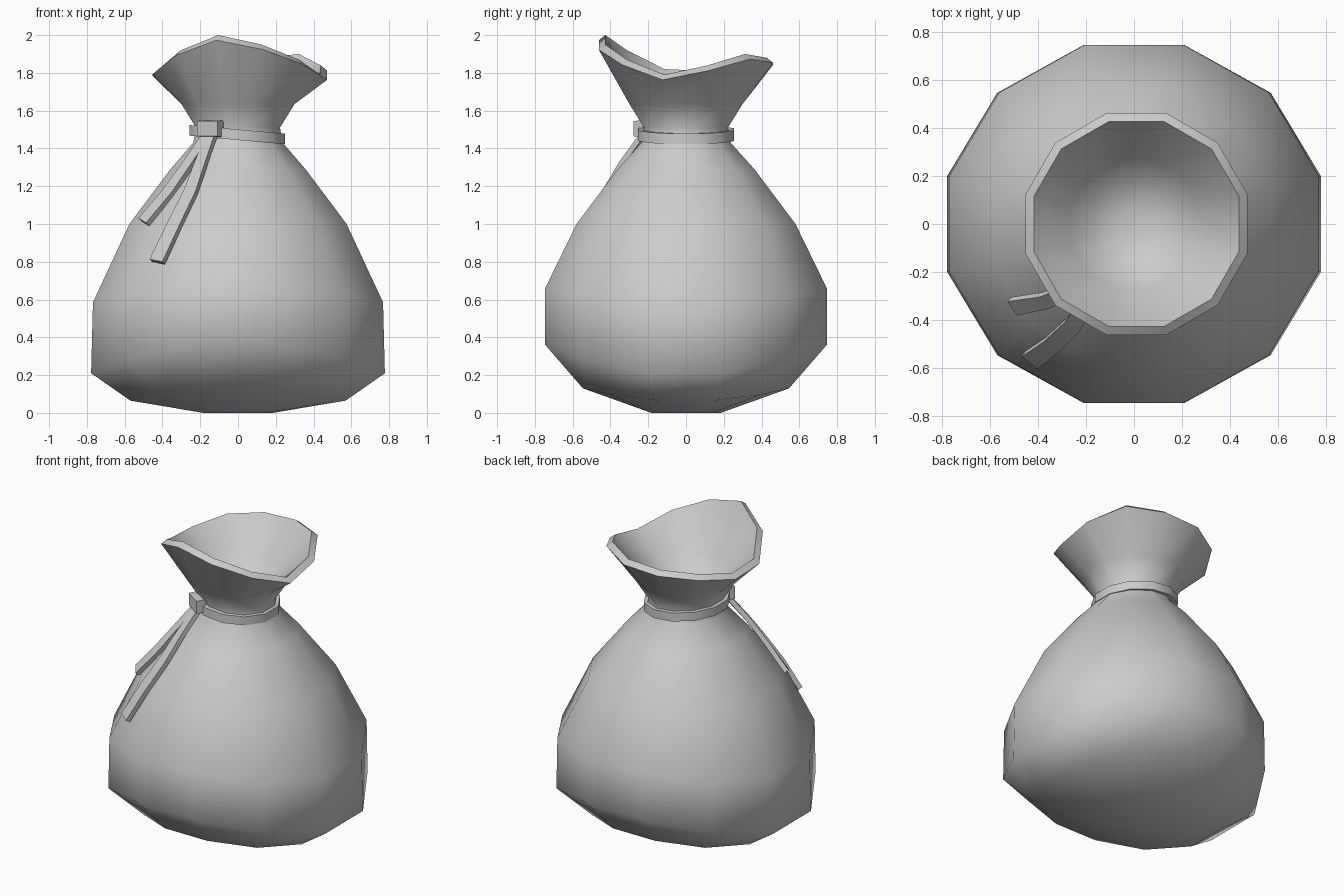
import bpy, bmesh
from math import cos, sin, radians, pi
from mathutils import Vector

cube = bpy.data.objects.get("Cube")
if cube:
    bpy.data.objects.remove(cube, do_unlink=True)

SIDES = 12
ANGLES = [radians(15 + 30 * k) for k in range(SIDES)]

cloth = bpy.data.materials.new("grey_cloth")
cloth.use_nodes = True
GREY = (0.6, 0.6, 0.6, 1)
cloth.diffuse_color = GREY
cloth.node_tree.nodes["Principled BSDF"].inputs["Base Color"].default_value = GREY


def finish(name, bm, angle):
    """Turn a bmesh into a shaded object."""
    bmesh.ops.recalc_face_normals(bm, faces=bm.faces)
    mesh = bpy.data.meshes.new(name)
    bm.to_mesh(mesh)
    bm.free()
    mesh.materials.append(cloth)
    obj = bpy.data.objects.new(name, mesh)
    bpy.context.collection.objects.link(obj)
    bpy.ops.object.select_all(action='DESELECT')
    obj.select_set(True)
    bpy.context.view_layer.objects.active = obj
    bpy.ops.object.shade_smooth_by_angle(angle=radians(angle))
    return obj


def loft(name, rings, angle, cyclic=False):
    """Skin a list of point rings, capping the ends unless cyclic."""
    bm = bmesh.new()
    loops = [[bm.verts.new(p) for p in ring] for ring in rings]
    pairs = list(zip(loops, loops[1:]))
    if cyclic:
        pairs.append((loops[-1], loops[0]))
    else:
        bm.faces.new(loops[0])
        bm.faces.new(loops[-1])
    for a, b in pairs:
        n = len(a)
        for i in range(n):
            j = (i + 1) % n
            bm.faces.new((a[i], a[j], b[j], b[i]))
    return finish(name, bm, angle)


def ring(rx, ry, z, wave=0.0):
    return [(rx * cos(a), ry * sin(a), z - wave * cos(2 * a)) for a in ANGLES]


# Sack: lumpy base, narrow neck, wavy flared mouth and a closed funnel inside
rim_z = [1.84, 1.90, 1.88, 1.87, 1.85, 1.81, 1.82, 1.92, 2.0, 1.95, 1.87, 1.79]


def rim(r, drop):
    return [(0.01 + r * cos(a), r * sin(a), z - drop) for a, z in zip(ANGLES, rim_z)]


sack = [
    ring(0.19, 0.19, 0.0),
    ring(0.59, 0.565, 0.0975, 0.0375),
    ring(0.805, 0.772, 0.285, 0.087),
    ring(0.795, 0.772, 0.6225, 0.043),
    ring(0.595, 0.6, 1.0),
    ring(0.37, 0.375, 1.29),
    ring(0.245, 0.245, 1.43),
    ring(0.23, 0.23, 1.51),
    ring(0.31, 0.31, 1.635),
    rim(0.478, 0.027),
    rim(0.442, 0),
    ring(0.28, 0.28, 1.67),
    ring(0.18, 0.18, 1.56),
    ring(0.06, 0.06, 1.53),
]
loft("sack", sack, 75)

# Cord around the neck, tilted down towards the left
section = [(0.225, -0.028), (0.262, -0.028), (0.262, 0.028), (0.225, 0.028)]
cord = [[(r * cos(a) - 0.005, r * sin(a), 1.473 - 0.09 * r * cos(a) + h)
         for r, h in section] for a in ANGLES]
loft("neck_cord", cord, 35, cyclic=True)

# Knot
facing = radians(236)
out = Vector((cos(facing), sin(facing), 0))
side = Vector((-sin(facing), cos(facing), 0))
centre = out * 0.262 + Vector((0, 0, 1.505))
knot = [[centre + side * s + out * d + Vector((0, 0, h))
         for d, h in ((-0.03, -0.045), (0.03, -0.04), (0.03, 0.04), (-0.03, 0.045))]
        for s in (-0.065, 0.065)]
loft("knot", knot, 35)


# Loose cord ends lying on the sack: (angle, radius, height) along each path
def strand(name, path, width, thick):
    pts = [Vector((r * cos(radians(a)), r * sin(radians(a)), z)) for a, r, z in path]
    rings = []
    for i, p in enumerate(pts):
        along = (pts[min(i + 1, len(pts) - 1)] - pts[max(i - 1, 0)]).normalized()
        radial = Vector((p.x, p.y, 0)).normalized()
        across = along.cross(radial).normalized()
        normal = across.cross(along).normalized()
        w = across * width * (0.7 + 0.3 * i / (len(pts) - 1)) / 2
        t = normal * thick / 2
        rings.append([p + w + t, p - w + t, p - w - t, p + w - t])
    loft(name, rings, 35)


strand("long_cord_end", [(237, 0.25, 1.48), (239, 0.38, 1.32), (239, 0.485, 1.17),
                         (236, 0.605, 0.99), (233, 0.71, 0.8)], 0.085, 0.03)
strand("short_cord_end", [(232, 0.25, 1.48), (226, 0.385, 1.31),
                          (221, 0.485, 1.17), (214.5, 0.605, 1.01)], 0.075, 0.03)
